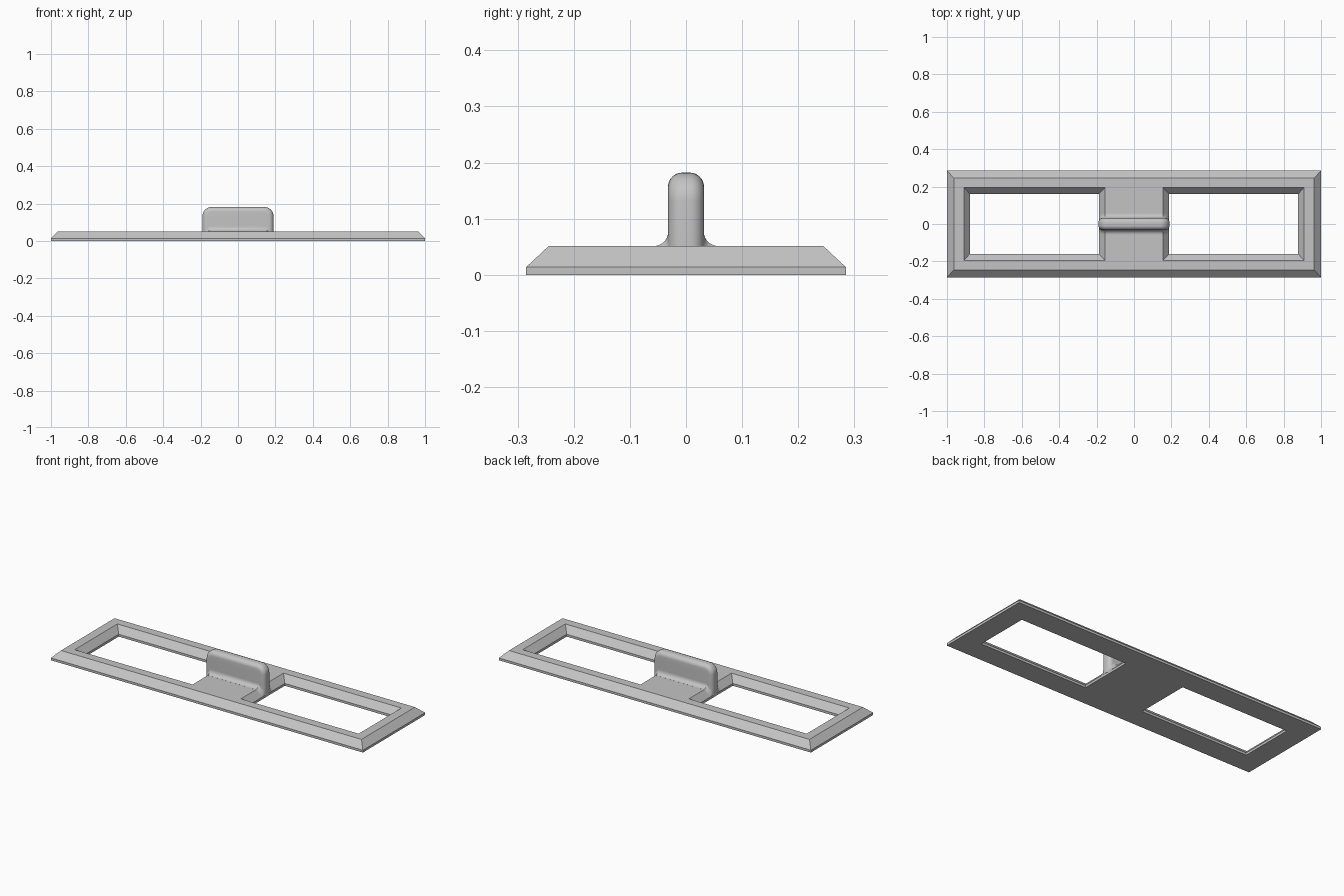
import bpy, bmesh, math

if "Cube" in bpy.data.objects:
    bpy.data.objects.remove(bpy.data.objects["Cube"])

grey = bpy.data.materials.new("light grey")
grey.diffuse_color = (0.55, 0.55, 0.55, 1)
grey.use_nodes = True
grey.node_tree.nodes["Principled BSDF"].inputs["Base Color"].default_value = grey.diffuse_color


def make_object(name, bm, smooth=False):
    bmesh.ops.recalc_face_normals(bm, faces=bm.faces)
    mesh = bpy.data.meshes.new(name)
    bm.to_mesh(mesh)
    bm.free()
    mesh.materials.append(grey)
    obj = bpy.data.objects.new(name, mesh)
    bpy.context.collection.objects.link(obj)
    if smooth:
        bpy.ops.object.select_all(action='DESELECT')
        obj.select_set(True)
        bpy.context.view_layer.objects.active = obj
        bpy.ops.object.shade_smooth_by_angle(angle=math.radians(35))
    return obj


def loft(bm, rings, cap=True):
    """Bridge a list of closed rings of points."""
    vs = [[bm.verts.new(p) for p in ring] for ring in rings]
    n = len(vs[0])
    for a, b in zip(vs, vs[1:]):
        for i in range(n):
            j = (i + 1) % n
            bm.faces.new((a[i], a[j], b[j], b[i]))
    if cap:
        bm.faces.new(vs[0][::-1])
        bm.faces.new(vs[-1])


LIP, TOP = 0.0135, 0.051

# Base plate: chamfered frame with two chamfered windows
low = ([1.0, 0.877, 0.188], [0.285, 0.16])
high = ([0.963, 0.91, 0.155], [0.245, 0.195])
bm = bmesh.new()
levels = []
for (xs, ys), z in ((low, 0), (low, LIP), (high, TOP)):
    gx = [-x for x in xs] + xs[::-1]
    gy = [-y for y in ys] + ys[::-1]
    levels.append({(i, j): bm.verts.new((x, y, z))
                   for i, x in enumerate(gx) for j, y in enumerate(gy)})
cells = [[(i, j), (i + 1, j), (i + 1, j + 1), (i, j + 1)]
         for i in range(5) for j in range(3) if (i, j) not in ((1, 1), (3, 1))]
for c in cells:
    bm.faces.new([levels[0][k] for k in reversed(c)])
    bm.faces.new([levels[2][k] for k in c])
edges = {(c[k], c[(k + 1) % 4]) for c in cells for k in range(4)}
for a, b in sorted(edges):
    if (b, a) not in edges:
        for lo, hi in zip(levels, levels[1:]):
            bm.faces.new((lo[a], lo[b], hi[b], hi[a]))
bmesh.ops.dissolve_limit(bm, angle_limit=0.01, verts=bm.verts, edges=bm.edges)
make_object("base_plate", bm)

# Grip: rounded outline with rounded front and back edges
HX, HY, HZ, CORNER, EDGE, N = 0.19, 0.032, 0.182, 0.05, 0.025, 8


def outline(inset, y):
    r, cx, cz = CORNER - inset, HX - CORNER, HZ - CORNER
    pts = [(HX - inset, y, LIP)]
    for side, start in ((1, 0), (-1, 90)):
        for k in range(N + 1):
            a = math.radians(start + 90 * k / N)
            pts.append((side * cx + r * math.cos(a), y, cz + r * math.sin(a)))
    return pts + [(-HX + inset, y, LIP)]


rings = []
for k in range(N + 1):
    a = math.pi / 2 * k / N
    rings.append(outline(EDGE * (1 - math.sin(a)), -(HY - EDGE) - EDGE * math.cos(a)))
rings += [[(x, -y, z) for x, y, z in ring] for ring in reversed(rings)]
bm = bmesh.new()
loft(bm, rings)
make_object("grip", bm, smooth=True)

# Fillets: concave blend from the grip sides onto the plate and its chamfers
R = 0.025
half = [0.0, 0.155, 0.165, 0.172, 0.178, 0.183, 0.187]
stations = [-x for x in half[:0:-1]] + half
for name, side in (("front_fillet", -1), ("back_fillet", 1)):
    rings = []
    for x in stations:
        over = max(0, abs(x) - 0.155) / (0.188 - 0.155)
        z = TOP - over * (TOP - LIP)
        d = max(0, abs(x) - (HX - EDGE))
        y = HY - EDGE + math.sqrt(EDGE ** 2 - d ** 2)
        ring = [(x, side * (y - 0.008), z - 0.002), (x, side * (y - 0.008), z + R)]
        for k in range(N + 1):
            a = math.pi / 2 * k / N
            ring.append((x, side * (y + R * (1 - math.cos(a))),
                         z + R * (1 - math.sin(a)) + 0.0003))
        ring.append((x, side * (y + R), z - 0.002))
        rings.append(ring)
    bm = bmesh.new()
    loft(bm, rings)
    make_object(name, bm, smooth=True)
